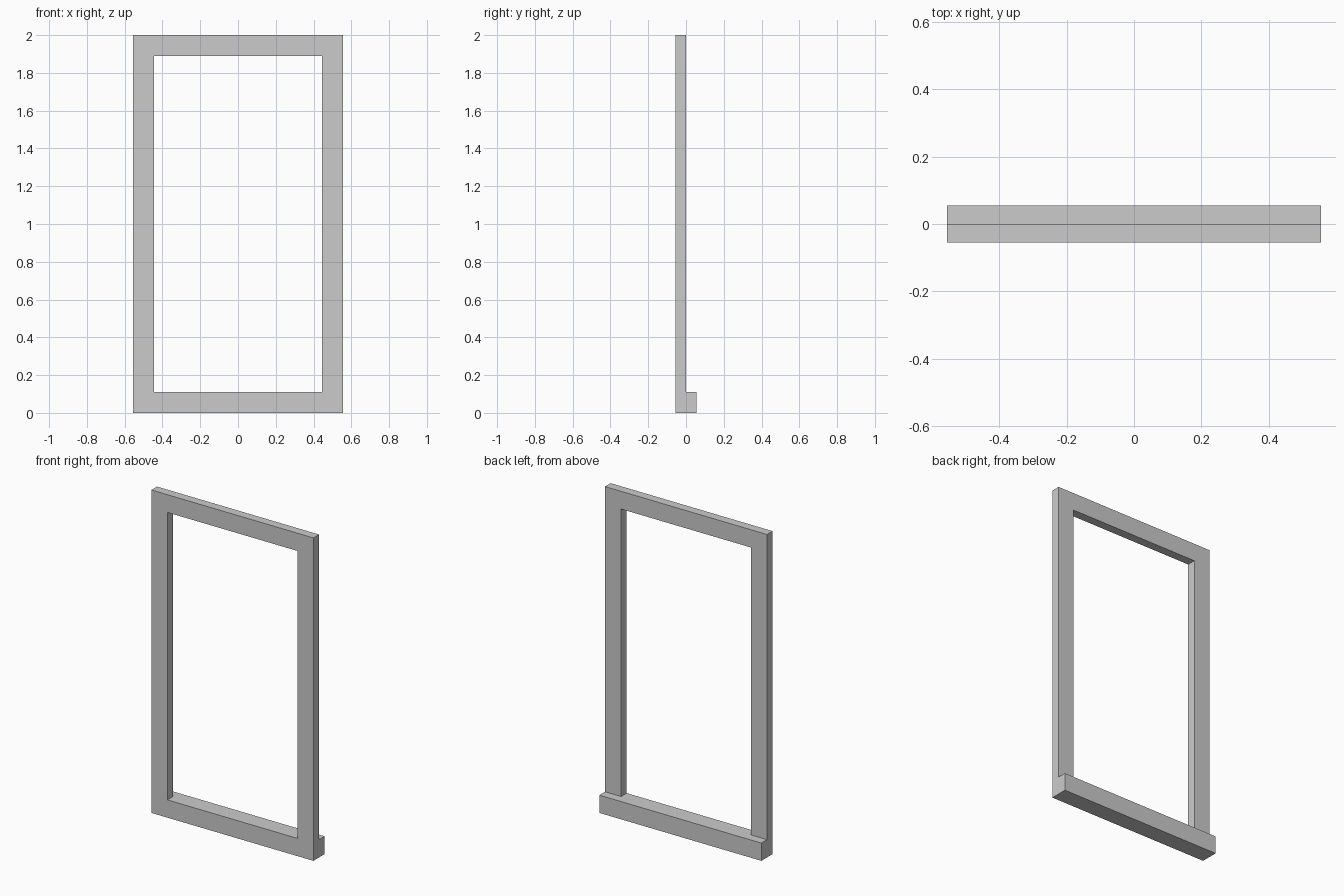
import bpy
import bmesh
from mathutils import Vector

if "Cube" in bpy.data.objects:
    bpy.data.objects.remove(bpy.data.objects["Cube"])

W, B, H = 0.555, 0.11, 2.0      # half width, bar width, height
FRONT, MID, BACK = -0.055, 0.0, 0.055

xs = [-W, -W + B, W - B, W]
zs = [0.0, B, H - B, H]

bm = bmesh.new()

# Front face of the frame: a 3 x 3 grid with the middle cell left open
grid = [[bm.verts.new((x, FRONT, z)) for x in xs] for z in zs]
ring = [bm.faces.new((grid[r][c], grid[r][c + 1], grid[r + 1][c + 1], grid[r + 1][c]))
        for r in range(3) for c in range(3) if (r, c) != (1, 1)]


def push_back(faces, distance, keep):
    """Extrude faces towards +y."""
    new = bmesh.ops.extrude_face_region(bm, geom=faces, use_keep_orig=keep)["geom"]
    verts = [g for g in new if isinstance(g, bmesh.types.BMVert)]
    bmesh.ops.translate(bm, verts=verts, vec=Vector((0, distance, 0)))
    return [g for g in new if isinstance(g, bmesh.types.BMFace)]


# Frame depth
back_faces = push_back(ring, MID - FRONT, True)

# Deeper sill: only the bottom row continues backwards
sill = [f for f in back_faces if f.calc_center_median().z < B]
push_back(sill, BACK - MID, False)

bmesh.ops.recalc_face_normals(bm, faces=bm.faces[:])
mesh = bpy.data.meshes.new("window_frame")
bm.to_mesh(mesh)
bm.free()
frame = bpy.data.objects.new("window_frame", mesh)
bpy.context.collection.objects.link(frame)
